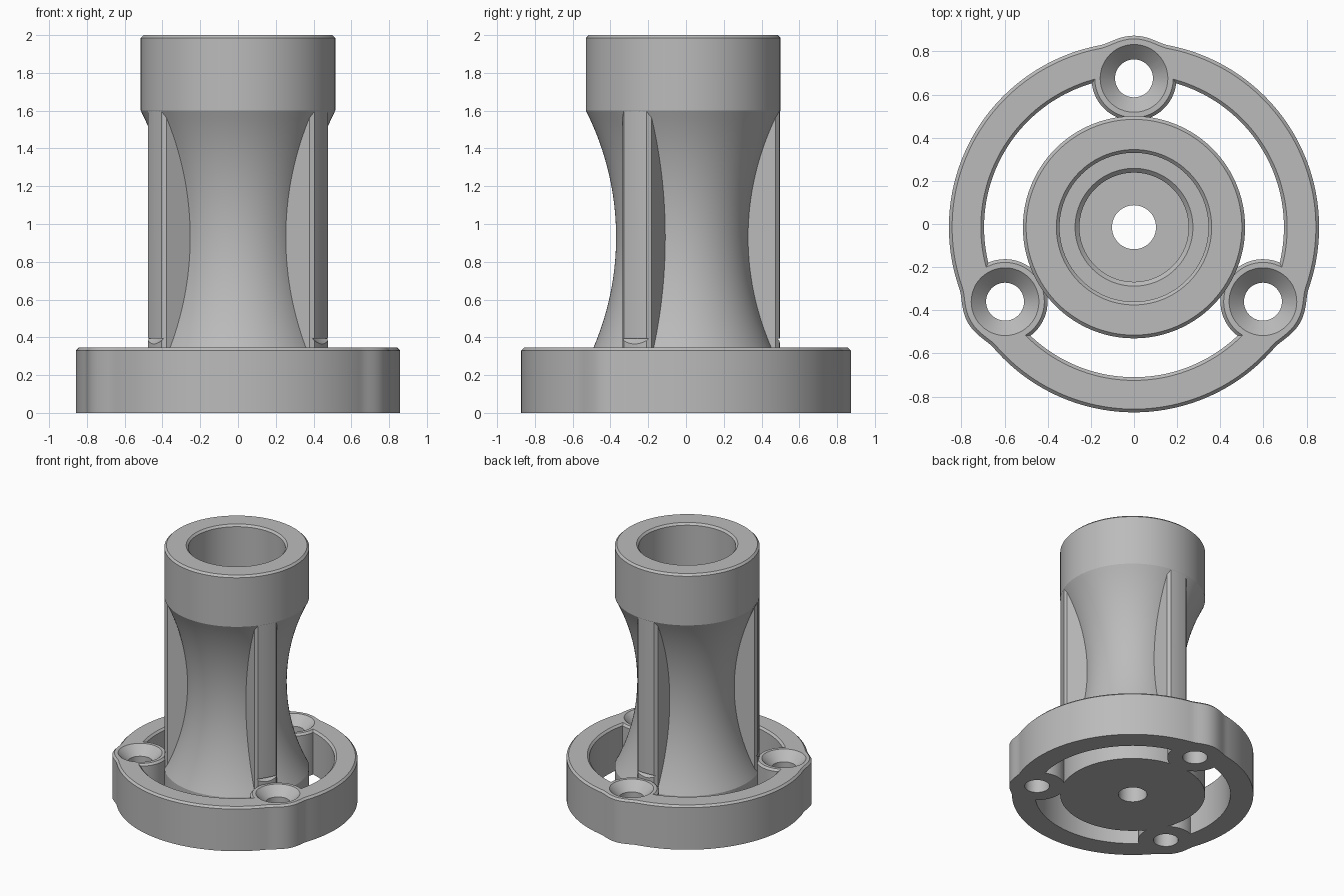
import bpy, bmesh, math
from mathutils import Matrix, Vector

if "Cube" in bpy.data.objects:
    bpy.data.objects.remove(bpy.data.objects["Cube"], do_unlink=True)

AXIS = Vector((0, -0.015, 0))
BASE_H = 0.345          # flange height
BOSS_D, BOSS_R = 0.69, 0.197
ANGLES = [math.radians(a) for a in (90, 210, 330)]

grey = bpy.data.materials.new("plain grey")
grey.use_nodes = True
grey.diffuse_color = (0.5, 0.5, 0.5, 1)
grey.node_tree.nodes["Principled BSDF"].inputs["Base Color"].default_value = (0.5, 0.5, 0.5, 1)


def make_object(name, bm, centre):
    bmesh.ops.recalc_face_normals(bm, faces=bm.faces[:])
    bmesh.ops.translate(bm, verts=bm.verts[:], vec=centre)
    mesh = bpy.data.meshes.new(name)
    bm.to_mesh(mesh)
    bm.free()
    mesh.materials.append(grey)
    obj = bpy.data.objects.new(name, mesh)
    bpy.context.scene.collection.objects.link(obj)
    return obj


def loft(name, loops, centre=AXIS):
    """Solid skin through equal-length loops, capped at both ends."""
    bm = bmesh.new()
    rings = [[bm.verts.new(p) for p in loop] for loop in loops]
    n = len(rings[0])
    for low, high in zip(rings, rings[1:]):
        for i in range(n):
            j = (i + 1) % n
            bm.faces.new((low[i], low[j], high[j], high[i]))
    bm.faces.new(rings[0][::-1])
    bm.faces.new(rings[-1])
    return make_object(name, bm, centre)


def lathe(name, profile, centre=AXIS, bulge=lambda a: 0, segments=96):
    loops = []
    for r, z in profile:
        loop = []
        for i in range(segments):
            a = 2 * math.pi * i / segments
            rr = r + bulge(a)
            loop.append((rr * math.cos(a), rr * math.sin(a), z))
        loops.append(loop)
    return loft(name, loops, centre)


def combine(target, tool, operation):
    mod = target.modifiers.new(operation, 'BOOLEAN')
    mod.operation = operation
    mod.solver = 'EXACT'
    mod.object = tool
    bpy.context.view_layer.objects.active = target
    bpy.ops.object.modifier_apply(modifier=mod.name)
    bpy.data.objects.remove(tool, do_unlink=True)


def boss_centre(a):
    return AXIS + Vector((math.cos(a), math.sin(a), 0)) * BOSS_D


# Flange rim, swelling softly around each screw boss
RIM = 0.858


def rim_bulge(a):
    blend = 0.028
    d = min(abs(math.remainder(a - b, 2 * math.pi)) for b in ANGLES)
    under = (BOSS_R + 0.001) ** 2 - (BOSS_D * math.sin(d)) ** 2
    if under <= 0 or d > 1:
        return 0
    lift = BOSS_D * math.cos(d) + math.sqrt(under) - RIM
    return max(lift, 0) + max(0, blend - abs(lift)) ** 2 / (4 * blend)


body = lathe("flanged_column",
             [(RIM, 0), (RIM, BASE_H - 0.015), (RIM - 0.015, BASE_H)],
             bulge=rim_bulge, segments=240)

# Open space inside the rim
combine(body, lathe("slot_cutter", [(0.695, -0.1), (0.695, BASE_H - 0.015),
                                    (0.735, BASE_H + 0.025)], segments=144), 'DIFFERENCE')

# Screw bosses
for a in ANGLES:
    boss = lathe("screw_boss", [(BOSS_R, 0), (BOSS_R, BASE_H - 0.015), (BOSS_R - 0.015, BASE_H)],
                 boss_centre(a), segments=64)
    combine(body, boss, 'UNION')

# Waisted column with a straight collar on top
COL_R, WAIST_R, WAIST_Z, ARC = 0.515, 0.355, 0.93, 1.483
profile = [(COL_R, 0)]
for i in range(33):
    z = 0.26 + (1.6 - 0.26) * i / 32
    r = WAIST_R + ARC - math.sqrt(ARC ** 2 - (z - WAIST_Z) ** 2)
    profile.append((min(r, COL_R), z))
profile += [(COL_R, 1.985), (COL_R - 0.015, 2)]
combine(body, lathe("column", profile, segments=120), 'UNION')

# Three chamfered ribs spanning the waist
HALF, CH, RIB_R = 0.089, 0.02, 0.5135
for a in ANGLES:
    outline = [(0.1, -HALF), (RIB_R - CH - 0.005, -HALF)]
    for i in range(7):
        t = (HALF - CH) * (i / 3 - 1)
        outline.append((math.sqrt(RIB_R ** 2 - t * t), t))
    outline += [(RIB_R - CH - 0.005, HALF), (0.1, HALF)]
    turn = Matrix.Rotation(a, 3, 'Z')
    rib = loft("rib", [[turn @ Vector((x, y, z)) for x, y in outline] for z in (0.15, 1.75)])
    combine(body, rib, 'UNION')

# Stepped bore and the small through hole
combine(body, lathe("bore_cutter",
                    [(0.102, -0.1), (0.102, 0.34), (0.253, 0.34), (0.253, 1.58), (0.273, 1.6),
                     (0.345, 1.6), (0.345, 1.985), (0.41, 2.05)]), 'DIFFERENCE')

# Countersunk screw holes
for a in ANGLES:
    cutter = lathe("screw_cutter", [(0.088, -0.1), (0.088, BASE_H - 0.069),
                                    (0.207, BASE_H + 0.05)], boss_centre(a), segments=48)
    combine(body, cutter, 'DIFFERENCE')

# Smooth curved walls, crisp edges
bpy.ops.object.select_all(action='DESELECT')
body.select_set(True)
bpy.context.view_layer.objects.active = body
bpy.ops.object.shade_smooth_by_angle(angle=math.radians(25))
